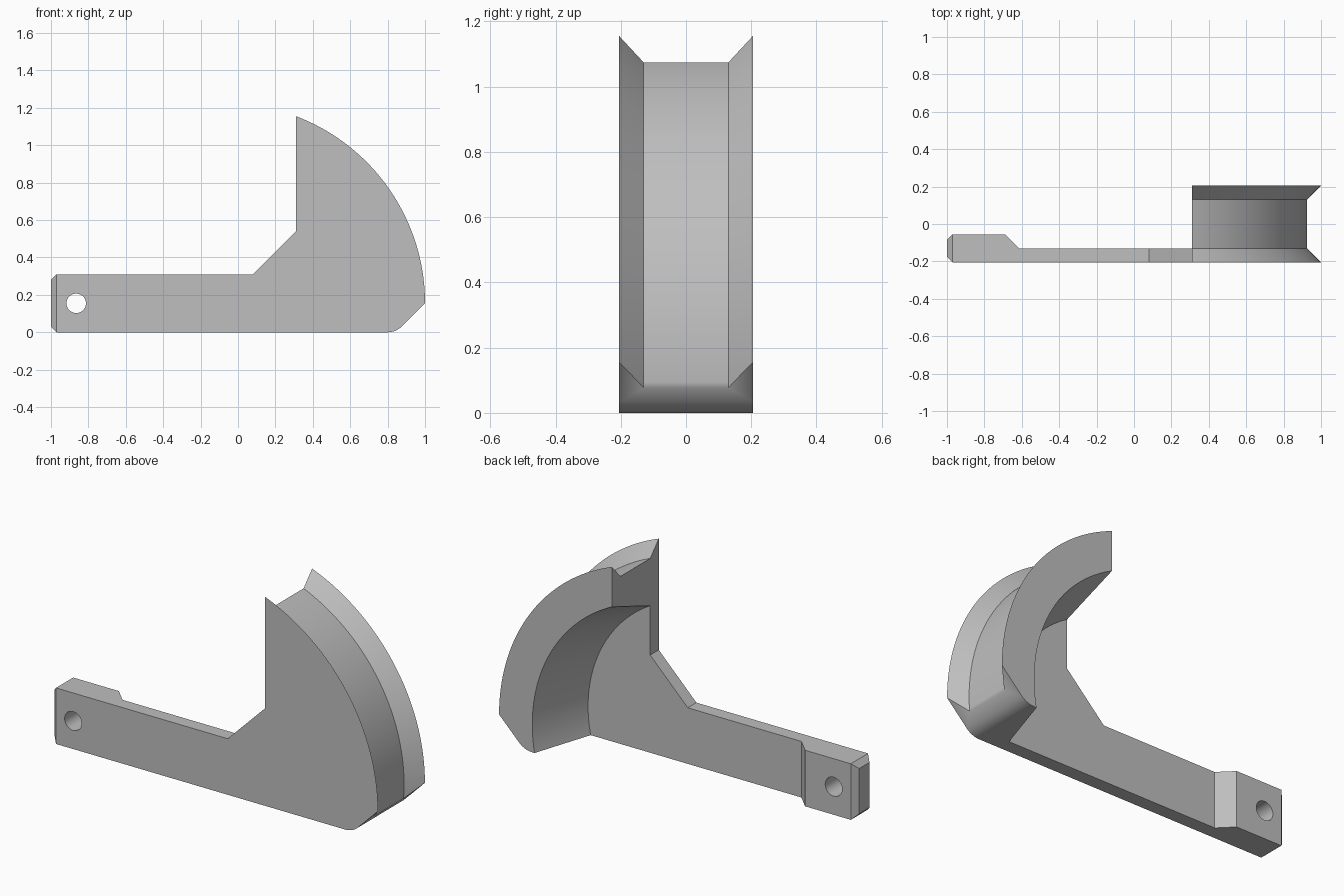
import bpy, bmesh
from math import sin, cos, tan, radians, pi
from mathutils import Vector

cube = bpy.data.objects.get("Cube")
if cube:
    bpy.data.objects.remove(cube, do_unlink=True)

HALF, WEB = 0.205, -0.13      # half width, back of the thin plate
CX, CZ = -0.07, 0.155         # axis of the curved rim
HEIGHT, CUT = 0.31, 0.31      # arm height, flat end of the rim

grey = bpy.data.materials.new("grey plastic")
grey.use_nodes = True
grey.diffuse_color = (0.52, 0.52, 0.52, 1)
grey.node_tree.nodes["Principled BSDF"].inputs["Base Color"].default_value = grey.diffuse_color


def loft(name, rings, bevel_x=None):
    """Solid through matching closed rings of points, capped at both ends."""
    bm = bmesh.new()
    loops = [[bm.verts.new(p) for p in ring] for ring in rings]
    n = len(loops[0])
    for a, b in zip(loops, loops[1:]):
        for i in range(n):
            j = (i + 1) % n
            bm.faces.new((a[i], a[j], b[j], b[i]))
    bm.faces.new(loops[0][::-1])
    bm.faces.new(loops[-1])
    bmesh.ops.recalc_face_normals(bm, faces=bm.faces)
    if bevel_x is not None:
        edges = [e for e in bm.edges if all(abs(v.co.x - bevel_x) < 1e-4 for v in e.verts)]
        bmesh.ops.bevel(bm, geom=edges, offset=0.03, segments=1, affect='EDGES')
    mesh = bpy.data.meshes.new(name)
    bm.to_mesh(mesh)
    bm.free()
    mesh.materials.append(grey)
    obj = bpy.data.objects.new(name, mesh)
    bpy.context.collection.objects.link(obj)
    return obj


def side_prism(name, outline, y0, y1):
    return loft(name, [[(x, y, z) for x, z in outline] for y in (y0, y1)])


def combine(target, tool, operation):
    mod = target.modifiers.new(operation, 'BOOLEAN')
    mod.operation, mod.solver, mod.object = operation, 'EXACT', tool
    bpy.ops.object.select_all(action='DESELECT')
    target.select_set(True)
    bpy.context.view_layer.objects.active = target
    bpy.ops.object.modifier_apply(modifier=mod.name)
    bpy.data.objects.remove(tool, do_unlink=True)


# Curved rim: flared channel outside, tapered inside, thin web at the front
section = [(0.3, -HALF), (1.07, -HALF), (0.995, WEB), (0.995, -WEB),
           (1.07, HALF), (0.867, HALF), (0.76, WEB), (0.3, WEB)]
angles = [radians(-35 + 1.5 * i) for i in range(77)]
body = loft("curved_rim_bracket",
            [[(CX + r * cos(a), y, CZ + r * sin(a)) for r, y in section] for a in angles])

# Trim to the flat end, the base and the rounded lower chamfer
corner, radius = 0.845, 0.11
start = corner - radius * tan(pi / 8)
fillet = [(start + radius * sin(t), radius - radius * cos(t))
          for t in (pi / 4 * i / 8 for i in range(9))]
trim = [(CUT, 0)] + fillet + [(1.3, 1.3 - corner), (1.3, 1.4), (CUT, 1.4)]
combine(body, side_prism("rim_trim", trim, -0.5, 0.5), 'INTERSECT')

# Thin arm plate with its sloping gusset
plate = [(-0.5, 0), (0.4, 0), (0.4, 0.54), (CUT, 0.54), (0.08, HEIGHT), (-0.5, HEIGHT)]
combine(body, side_prism("arm_plate", plate, -HALF, WEB), 'UNION')

# Thickened, chamfered arm tip
tip = [(-1, -HALF), (-0.4, -HALF), (-0.4, WEB), (-0.615, WEB), (-0.69, -0.055), (-1, -0.055)]
combine(body, loft("arm_tip", [[(x, y, z) for x, y in tip] for z in (0, HEIGHT)], -1), 'UNION')

# Round hole through the tip
hole = [(-0.865 + 0.052 * cos(2 * pi * i / 40), CZ + 0.052 * sin(2 * pi * i / 40)) for i in range(40)]
combine(body, side_prism("hole_cutter", hole, -0.5, 0.5), 'DIFFERENCE')

# Merge coplanar faces and smooth the curves
bm = bmesh.new()
bm.from_mesh(body.data)
bmesh.ops.remove_doubles(bm, verts=bm.verts, dist=1e-5)
bmesh.ops.dissolve_limit(bm, angle_limit=radians(0.3), verts=bm.verts, edges=bm.edges)
bm.to_mesh(body.data)
bm.free()
body.select_set(True)
bpy.context.view_layer.objects.active = body
bpy.ops.object.shade_smooth_by_angle(angle=radians(43))
